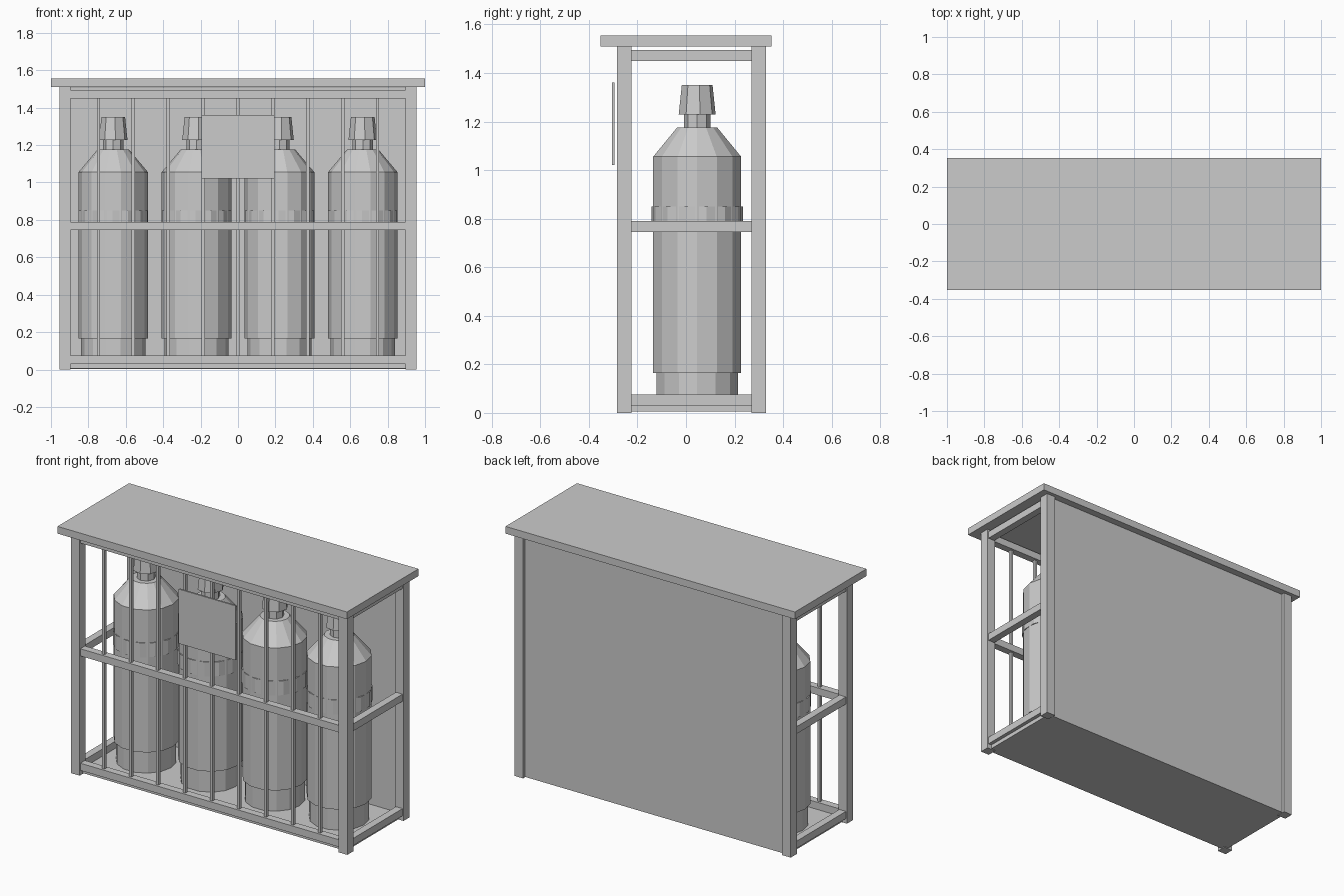
import bpy, bmesh, math

if "Cube" in bpy.data.objects:
    bpy.data.objects.remove(bpy.data.objects["Cube"])


def box(name, x0, x1, y0, y1, z0, z1):
    bm = bmesh.new()
    bmesh.ops.create_cube(bm, size=1)
    for v in bm.verts:
        v.co = ((x0 + x1) / 2 + v.co.x * (x1 - x0),
                (y0 + y1) / 2 + v.co.y * (y1 - y0),
                (z0 + z1) / 2 + v.co.z * (z1 - z0))
    return finish(name, bm)


def finish(name, bm):
    bmesh.ops.recalc_face_normals(bm, faces=bm.faces)
    me = bpy.data.meshes.new(name)
    bm.to_mesh(me)
    bm.free()
    ob = bpy.data.objects.new(name, me)
    bpy.context.collection.objects.link(ob)
    return ob


def lathe(name, profile, sides, x, y, turn=0.0):
    """Closed faceted solid from (radius, z) rings."""
    bm = bmesh.new()
    rings = []
    for r, z in profile:
        rings.append([bm.verts.new((x + r * math.cos(turn + math.tau * i / sides),
                                    y + r * math.sin(turn + math.tau * i / sides), z))
                      for i in range(sides)])
    for a, b in zip(rings, rings[1:]):
        for i in range(sides):
            j = (i + 1) % sides
            bm.faces.new((a[i], a[j], b[j], b[i]))
    bm.faces.new(rings[0])
    bm.faces.new(rings[-1])
    return finish(name, bm)


# Roof, floor and solid back
box("roof", -1, 1, -0.353, 0.353, 1.51, 1.555)
box("floor", -0.925, 0.925, -0.255, 0.3, 0.005, 0.03)
box("back_panel", -0.9, 0.9, 0.292, 0.312, 0.003, 1.507)

# Corner posts
for sx in (-1, 1):
    xa, xb = sorted((sx * 0.895, sx * 0.955))
    box("front_post", xa, xb, -0.285, -0.225, 0, 1.51)
    box("back_post", xa, xb, 0.27, 0.33, 0, 1.51)

# Front and side rails at three heights
for z in (0.03, 0.745, 1.45):
    box("front_rail", -0.895, 0.895, -0.278, -0.232, z, z + 0.045)
    for sx in (-1, 1):
        xa, xb = sorted((sx * 0.902, sx * 0.948))
        box("side_rail", xa, xb, -0.225, 0.27, z, z + 0.045)

# Thin vertical bars on the front
for i in range(-4, 5):
    x = i * 0.1865
    box("front_bar", x - 0.009, x + 0.009, -0.264, -0.246, 0.06, 1.465)

# Blank notice plate
box("notice_plate", -0.196, 0.196, -0.305, -0.294, 1.02, 1.36)

# Gas bottles: foot ring, body with shoulder, band, neck and cap
for x in (-0.667, -0.222, 0.222, 0.667):
    y = 0.046
    lathe("bottle_foot", [(0.172, 0.03), (0.172, 0.17)], 14, x, y)
    lathe("bottle_body", [(0.186, 0.165), (0.186, 1.055), (0.085, 1.175)], 14, x, y)
    lathe("bottle_band", [(0.189, 0.76), (0.189, 0.85)], 14, x, y, 0.2)
    lathe("bottle_neck", [(0.054, 1.17), (0.054, 1.24)], 8, x, y)
    lathe("bottle_cap", [(0.077, 1.228), (0.064, 1.35)], 8, x, y, 0.15)
